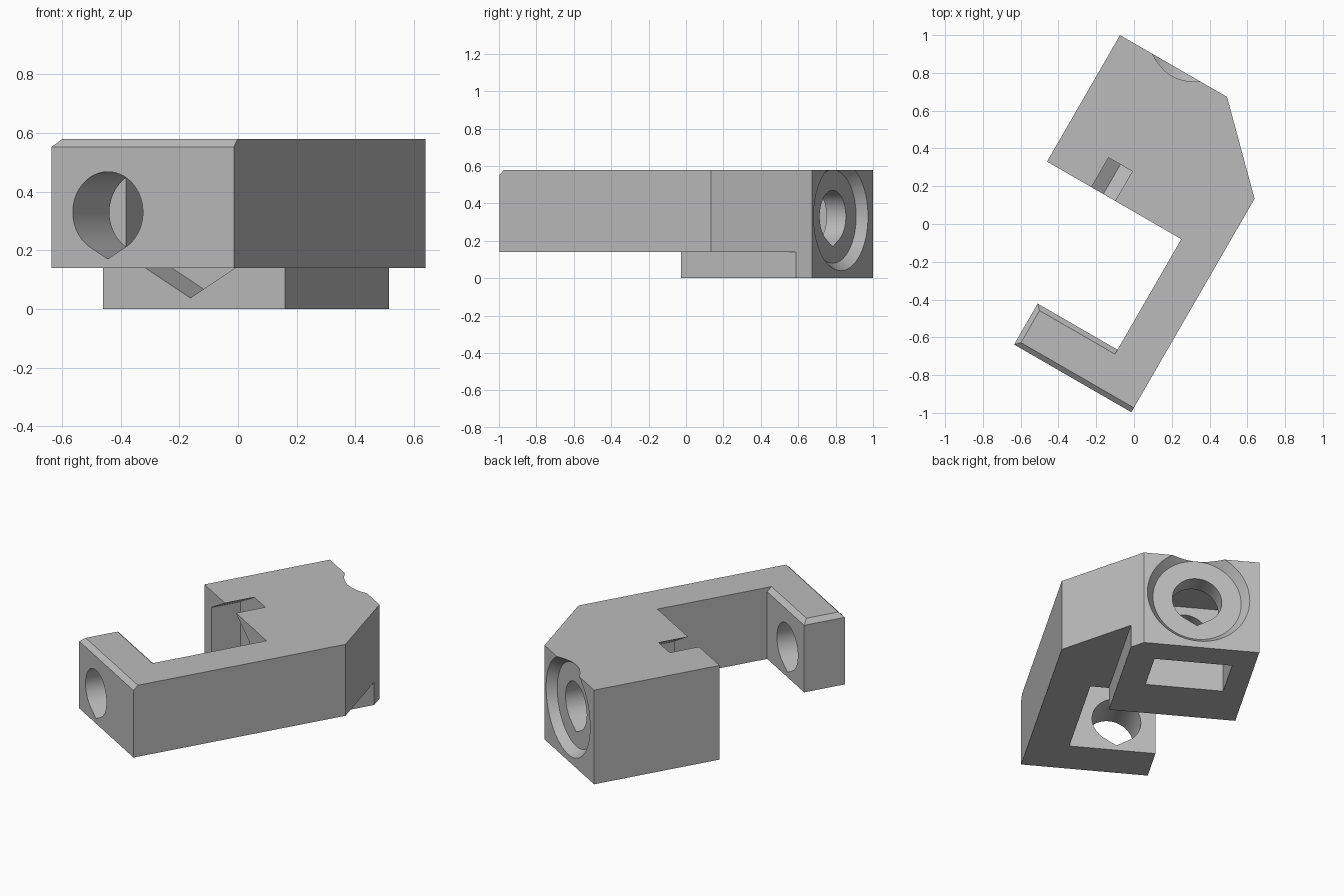
import bpy, bmesh
from math import radians, cos, sin, pi
from mathutils import Matrix

old = bpy.data.objects.get("Cube")
if old:
    bpy.data.objects.remove(old, do_unlink=True)

TOP = 0.58       # top of the bracket
LEDGE = 0.14     # underside of the arm
AXIS_Z = 0.33    # height of the bolt axis
BOLT_U = -0.22   # bolt position across the block
CHAMFER = 0.027
TURN = Matrix.Rotation(radians(-30), 4, "Z")


def place(p, h, axis):
    return {"z": (p[0], p[1], h), "y": (p[0], h, p[1]), "x": (h, p[0], p[1])}[axis]


def prism(name, start, a, b, axis, end=None):
    """Extrude a closed profile along an axis, optionally to a second profile."""
    bm = bmesh.new()
    lo = [bm.verts.new(place(p, a, axis)) for p in start]
    hi = [bm.verts.new(place(p, b, axis)) for p in (end or start)]
    bm.faces.new(lo)
    bm.faces.new(hi)
    n = len(lo)
    for i in range(n):
        j = (i + 1) % n
        bm.faces.new((lo[i], lo[j], hi[j], hi[i]))
    bmesh.ops.recalc_face_normals(bm, faces=bm.faces)
    mesh = bpy.data.meshes.new(name)
    bm.to_mesh(mesh)
    bm.free()
    obj = bpy.data.objects.new(name, mesh)
    bpy.context.collection.objects.link(obj)
    return obj


def arc(u, r, first, last, count):
    angles = [radians(first + (last - first) * i / count) for i in range(count + 1)]
    return [(u + r * cos(t), AXIS_Z + r * sin(t)) for t in angles]


def circle(u, r, count=72):
    return arc(u, r, 0, 360, count)[:-1]


def teardrop(u, r):
    return arc(u, r, -60, 240, 60) + [(u, AXIS_Z - r / cos(pi / 6))]


def rect(x0, x1, y0, y1):
    return [(x0, y0), (x1, y0), (x1, y1), (x0, y1)]


def wedge(edge, side):
    """Triangle that bevels a top edge; side is the outward direction."""
    m = 0.05
    return [(edge + side * m, TOP - CHAMFER - m),
            (edge + side * m, TOP + m),
            (edge - side * (CHAMFER + m), TOP + m)]


# Hooked body outline
left, right, front, back = -0.564, 0.486, -0.87, 0.829
block_front, arm_back, arm_end, inner = 0.056, -0.62, -0.231, 0.257
outline = [(arm_end, front), (right, front), (right, 0.435), (0.09, back),
           (left, back), (left, block_front), (inner, block_front),
           (inner, arm_back), (arm_end, arm_back)]
body = prism("clamp_bracket", outline, 0, TOP, "z")

# Cutters
step = [(0.152, 1.5), (1.5, 1.5), (1.5, -1.5), (-1.5, -1.5),
        (-1.5, block_front), (0.152, block_front)]
cutters = [
    prism("underside_step", step, -0.2, LEDGE, "z"),
    prism("front_chamfer", wedge(front, -1), -0.6, 0.8, "x"),
    prism("inner_chamfer", wedge(arm_back, 1), -0.6, inner, "x"),
    prism("end_chamfer", wedge(arm_end, -1), -1.1, -0.4, "y"),
    prism("arm_hole", teardrop(-0.01, 0.138), -1.1, -0.4, "y"),
    prism("hex_pocket", arc(BOLT_U, 0.292, 30, 330, 5), -0.1, 0.237, "y"),
    prism("bolt_hole", teardrop(BOLT_U, 0.14), 0.15, 0.9, "y"),
    prism("conical_recess", circle(BOLT_U, 0.25), 0.779, 0.879, "y",
          circle(BOLT_U, 0.33)),
    prism("nut_slot", rect(BOLT_U - 0.22, BOLT_U + 0.22, 0.37, 0.66),
          -0.2, 0.52, "z"),
]
for cutter in cutters:
    cutter.hide_render = True
    mod = body.modifiers.new(cutter.name, "BOOLEAN")
    mod.operation = "DIFFERENCE"
    mod.solver = "EXACT"
    mod.object = cutter

# Bake the cuts and remove the cutters
graph = bpy.context.evaluated_depsgraph_get()
baked = bpy.data.meshes.new_from_object(body.evaluated_get(graph))
body.modifiers.clear()
body.data = baked
for cutter in cutters:
    bpy.data.objects.remove(cutter, do_unlink=True)
body.data.transform(TURN)

# Plain grey plastic
grey = bpy.data.materials.new("light_grey")
grey.use_nodes = True
colour = (0.5, 0.5, 0.5, 1)
grey.diffuse_color = colour
grey.node_tree.nodes["Principled BSDF"].inputs["Base Color"].default_value = colour
body.data.materials.clear()
body.data.materials.append(grey)

bpy.ops.object.select_all(action="DESELECT")
body.select_set(True)
bpy.context.view_layer.objects.active = body
bpy.ops.object.shade_smooth_by_angle(angle=radians(25))
